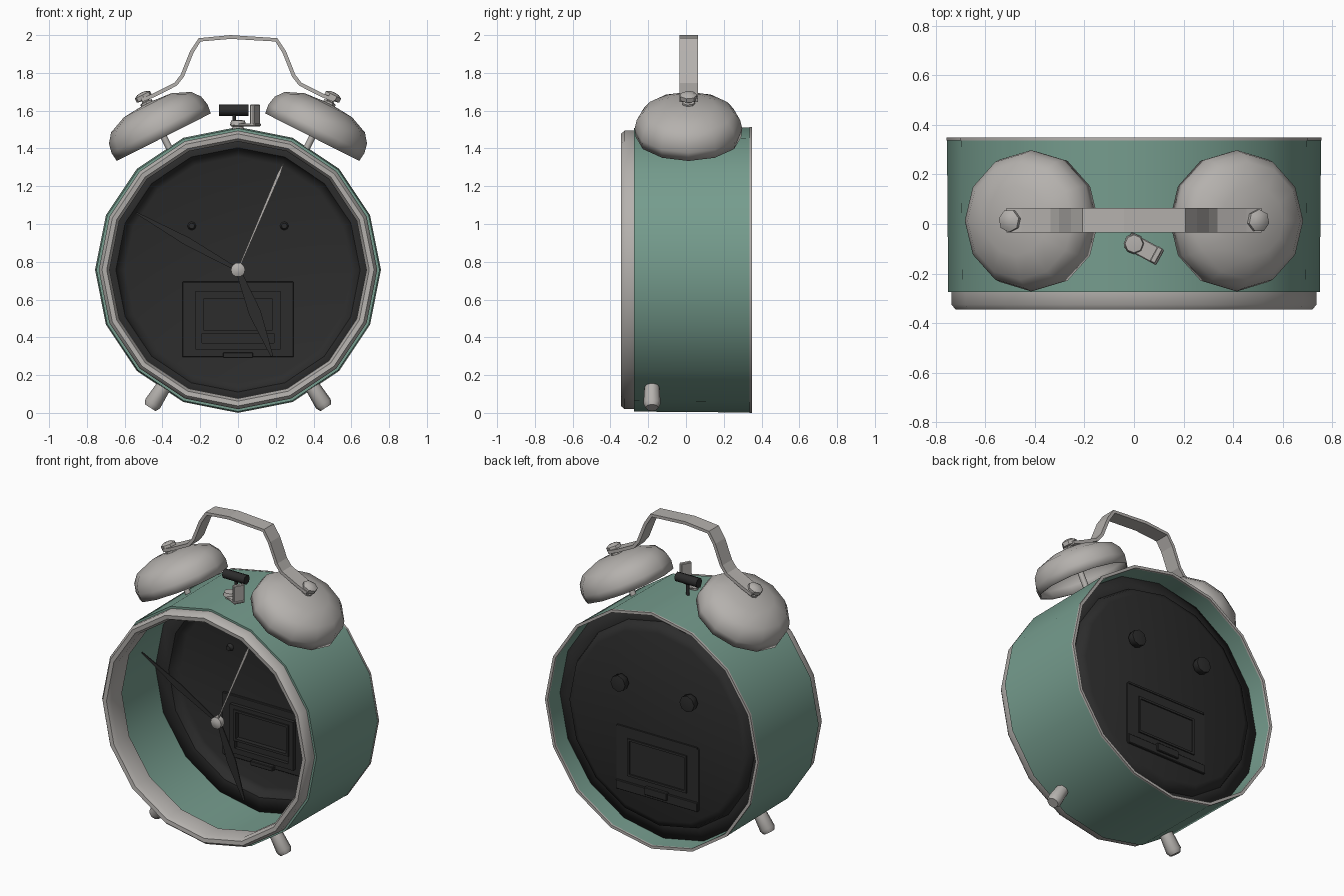
import bpy, bmesh
from math import sin, cos, pi, radians
from mathutils import Vector, Matrix

if "Cube" in bpy.data.objects:
    bpy.data.objects.remove(bpy.data.objects["Cube"], do_unlink=True)


def material(name, rgb):
    m = bpy.data.materials.new(name)
    m.use_nodes = True
    m.diffuse_color = (*rgb, 1)
    bsdf = m.node_tree.nodes["Principled BSDF"]
    bsdf.inputs["Base Color"].default_value = (*rgb, 1)
    bsdf.inputs["Roughness"].default_value = 0.6
    return m


GREEN = material("sage green", (0.18, 0.335, 0.27))
METAL = material("warm grey metal", (0.46, 0.44, 0.42))
DARK = material("charcoal", (0.025, 0.025, 0.025))
CZ = 0.757                                   # height of the drum centre
PLATE = 0.28                                 # depth of the flat of the back plate
DRUM = Matrix.Translation((0, 0, CZ)) @ Matrix.Rotation(-pi / 2, 4, 'X')


def finish(name, bm, mat, smooth=True, thick=0, bevel=0):
    bmesh.ops.remove_doubles(bm, verts=bm.verts, dist=1e-5)
    bmesh.ops.recalc_face_normals(bm, faces=bm.faces)
    me = bpy.data.meshes.new(name)
    bm.to_mesh(me)
    bm.free()
    me.materials.append(mat)
    ob = bpy.data.objects.new(name, me)
    bpy.context.collection.objects.link(ob)
    if thick:
        mod = ob.modifiers.new("thickness", 'SOLIDIFY')
        mod.thickness, mod.offset = thick, 0
    if bevel:
        mod = ob.modifiers.new("soft edge", 'BEVEL')
        mod.width, mod.segments = bevel, 1
    if smooth:
        bpy.ops.object.select_all(action='DESELECT')
        ob.select_set(True)
        bpy.context.view_layer.objects.active = ob
        bpy.ops.object.shade_smooth_by_angle(angle=radians(48))
    return ob


def lathe(name, profile, mat, matrix, sides=16, closed=False, **kw):
    """Spin (radius, height) pairs about the local z axis."""
    bm = bmesh.new()
    rings = [[bm.verts.new(matrix @ Vector((r * cos(2 * pi * i / sides),
                                            r * sin(2 * pi * i / sides), h)))
              for i in range(sides)] for r, h in profile]
    pairs = list(zip(rings, rings[1:]))
    if closed:
        pairs.append((rings[-1], rings[0]))
    for a, b in pairs:
        for i in range(sides):
            j = (i + 1) % sides
            bm.faces.new((a[i], a[j], b[j], b[i]))
    return finish(name, bm, mat, **kw)


def along(origin, direction):
    quat = Vector(direction).to_track_quat('Z', 'Y')
    return Matrix.Translation(origin) @ quat.to_matrix().to_4x4()


def rod(name, start, direction, length, radius, mat, sides=8):
    return lathe(name, [(0, 0), (radius, 0), (radius, length), (0, length)],
                 mat, along(start, direction), sides)


def box(name, centre, size, mat, turn=0, bevel=0.004):
    bm = bmesh.new()
    bmesh.ops.create_cube(bm, size=1, matrix=Matrix.Translation(centre)
                          @ Matrix.Rotation(turn, 4, 'Z')
                          @ Matrix.Diagonal((*size, 1)))
    return finish(name, bm, mat, smooth=False, bevel=bevel)


def frame(name, centre, width, height, border, depth, mat):
    """Rectangular border lying in the xz plane."""
    bm = bmesh.new()
    for side in (-1, 1):
        for offset, size in (((side * (width - border) / 2, 0, 0), (border, depth, height)),
                             ((0, 0, side * (height - border) / 2), (width, depth, border))):
            bmesh.ops.create_cube(bm, size=1,
                                  matrix=Matrix.Translation(Vector(centre) + Vector(offset))
                                  @ Matrix.Diagonal((*size, 1)))
    return finish(name, bm, mat, smooth=False)


# Drum case and its metal rims
lathe("drum_case", [(0.75, -0.275), (0.755, 0.338), (0.74, 0.338), (0.735, -0.275)],
      GREEN, DRUM, closed=True)
lathe("front_rim", [(0.737, -0.27), (0.737, -0.325), (0.72, -0.345), (0.695, -0.342),
                    (0.68, -0.315), (0.685, -0.2), (0.733, -0.195)],
      METAL, DRUM, closed=True)
lathe("back_rim", [(0.757, 0.337), (0.757, 0.35), (0.739, 0.35), (0.739, 0.337)],
      METAL, DRUM, closed=True)

# Dished back plate, open to the front
lathe("back_plate", [(0, PLATE), (0.6, PLATE), (0.635, 0.265), (0.65, 0.225), (0.737, 0.22)],
      DARK, DRUM, thick=0.012)

# Battery compartment, seen on both faces of the plate
box("battery_housing", (0, PLATE - 0.005, 0.495), (0.59, 0.03, 0.4), DARK)
frame("battery_frame", (0, PLATE - 0.03, 0.49), 0.45, 0.31, 0.035, 0.025, DARK)
frame("battery_inner_frame", (0, PLATE - 0.035, 0.52), 0.39, 0.2, 0.015, 0.03, DARK)
box("battery_catch", (0, PLATE - 0.03, 0.305), (0.16, 0.03, 0.03), DARK)
frame("battery_door", (0, PLATE + 0.012, 0.51), 0.42, 0.24, 0.014, 0.012, DARK)
box("door_ledge", (0, PLATE + 0.01, 0.32), (0.58, 0.02, 0.06), DARK)
box("door_lip", (0, PLATE + 0.01, 0.695), (0.57, 0.012, 0.012), DARK, bevel=0)
box("door_tab", (0, PLATE + 0.02, 0.335), (0.16, 0.025, 0.05), DARK)

# Setting knobs on the back
for side, word in ((-1, "right"), (1, "left")):
    lathe(word + "_setting_knob", [(0, -0.03), (0.015, -0.03), (0.025, 0), (0.05, 0.02),
                                   (0.052, 0.062), (0, 0.07)], DARK,
          along((side * 0.245, PLATE, 0.99), (0, 1, 0)), 8)


# Clock hands: flat tapered blades
def hand(name, tip, y, width, mat, belly=0.5):
    hub = Vector((0, y, CZ))
    arm = Vector((tip[0], y, tip[1])) - hub
    across = arm.normalized().cross(Vector((0, 1, 0))) * width / 2
    bm = bmesh.new()
    outline = [hub + across * 0.4, hub + arm * belly + across, hub + arm + across * 0.2,
               hub + arm - across * 0.2, hub + arm * belly - across, hub - across * 0.4]
    bm.faces.new([bm.verts.new(p) for p in outline])
    return finish(name, bm, mat, smooth=False, thick=0.006)


hand("hour_hand", (0.18, 0.3), -0.195, 0.065, DARK)
hand("minute_hand", (-0.54, 1.06), -0.205, 0.045, DARK)
hand("second_hand", (0.24, 1.32), -0.22, 0.016, METAL, 0.9)
lathe("hand_hub", [(0, -0.235), (0.018, -0.235), (0.038, -0.225), (0.038, -0.19), (0, -0.19)],
      METAL, DRUM, 10)

# Bells with posts and nuts, and the two feet
BELL = [(0.275, 0), (0.281, 0.05), (0.27, 0.1), (0.235, 0.145), (0.14, 0.185), (0, 0.197)]
for side, word in ((-1, "right"), (1, "left")):
    axis = Vector((side * 0.45, 0, 0.89)).normalized()
    base = Vector((side * 0.393, 0.013, 1.46))
    lathe(word + "_bell", BELL, METAL, along(base, axis), 12, thick=0.008)
    rod(word + "_bell_post", base - axis * 0.09, axis, 0.3, 0.018, METAL)
    lathe(word + "_bell_nut", [(0, 0.185), (0.035, 0.185), (0.035, 0.208), (0.02, 0.212),
                               (0.02, 0.222), (0.046, 0.226), (0.046, 0.25), (0.025, 0.262),
                               (0, 0.264)], METAL, along(base, axis), 7)
    out = Vector((side * 0.51, 0, -0.8)).normalized()
    lathe(word + "_foot", [(0, 0.737), (0.04, 0.737), (0.046, 0.84), (0.034, 0.865), (0, 0.865)],
          METAL, along((0, -0.18, CZ), out), 8)

# Carrying handle: a bent metal strip
half = [(0.51, 1.655), (0.45, 1.68), (0.33, 1.74), (0.295, 1.785), (0.245, 1.91), (0.203, 1.975)]
path = [(-x, z) for x, z in half] + [(-0.04, 1.99)] + half[::-1]
bm = bmesh.new()
strip = [[bm.verts.new((x, y, z)) for y in (-0.034, 0.064)] for x, z in path]
for a, b in zip(strip, strip[1:]):
    bm.faces.new((a[0], a[1], b[1], b[0]))
finish("carrying_handle", bm, METAL, smooth=False, thick=0.02)

# Hammer between the bells
rod("hammer_stem", (-0.02, 0.01, 1.49), (0, 0, 1), 0.1, 0.01, DARK)
rod("hammer_head", (-0.1, 0.01, 1.603), (1, 0, 0), 0.155, 0.03, DARK)

# Alarm switch with a bent lever
lathe("switch_button", [(0, -0.02), (0.028, -0.02), (0.028, 0.02), (0.042, 0.025),
                        (0.036, 0.048), (0, 0.052)], METAL,
      along((0, -0.08, 1.5), (0, 0, 1)), 8)
box("switch_lever", (0.04, -0.1, 1.525), (0.15, 0.07, 0.015), METAL, turn=-0.5)
box("switch_tab", (0.09, -0.125, 1.575), (0.025, 0.07, 0.115), METAL, turn=-0.5)
